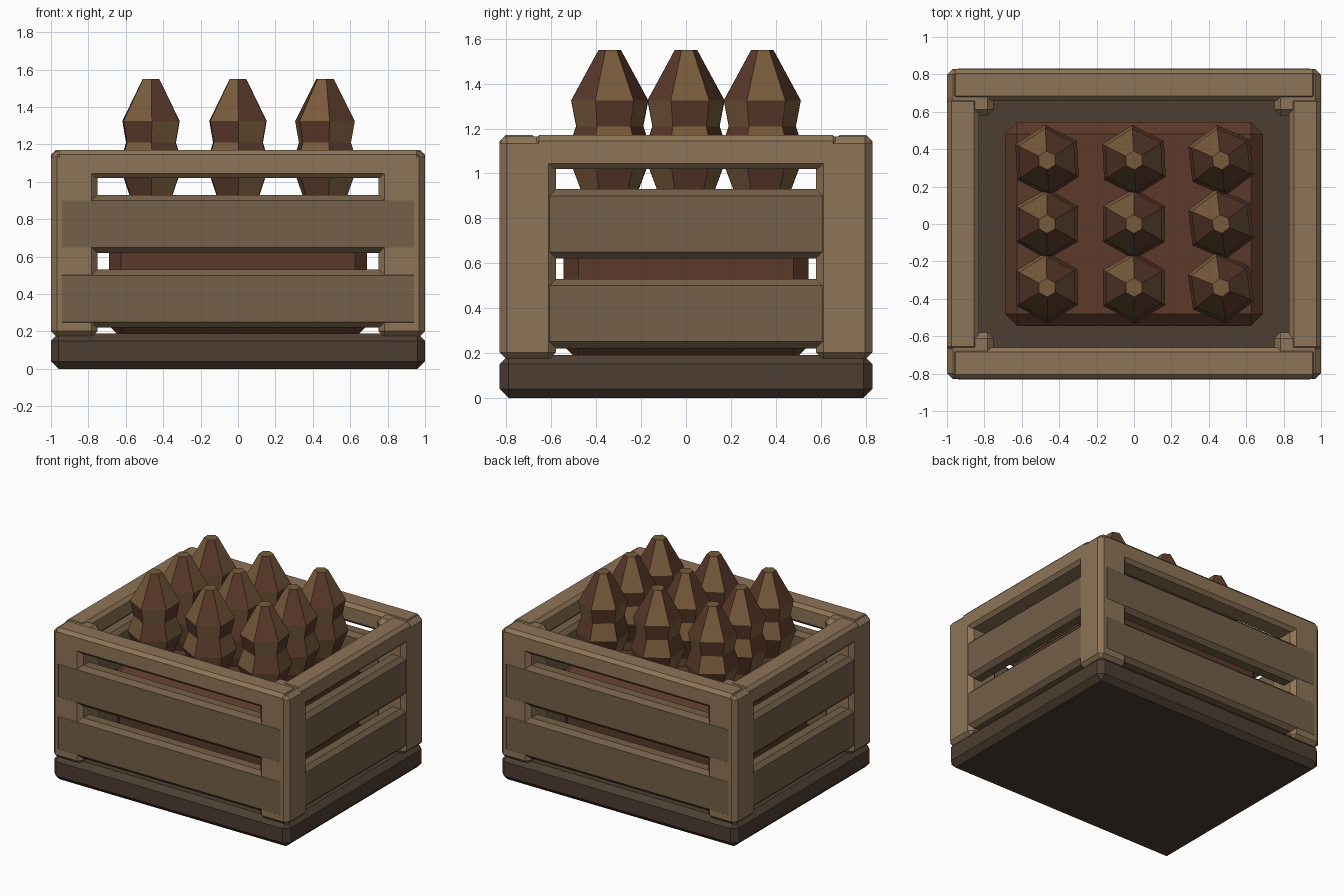
import bpy, bmesh, math, random

if "Cube" in bpy.data.objects:
    bpy.data.objects.remove(bpy.data.objects["Cube"])

random.seed(4)


def material(name, rgb):
    m = bpy.data.materials.new(name)
    m.diffuse_color = (*rgb, 1)
    m.use_nodes = True
    m.node_tree.nodes["Principled BSDF"].inputs["Base Color"].default_value = m.diffuse_color
    return m


FRAME = material("light_wood", (0.27, 0.175, 0.095))
SLAT = material("mid_wood", (0.175, 0.115, 0.065))
BASE = material("dark_wood", (0.075, 0.048, 0.032))
FILL = material("red_brown", (0.105, 0.042, 0.023))
TAN = material("tan_brown", (0.19, 0.105, 0.045))


def finish(bm, name, mats):
    bmesh.ops.recalc_face_normals(bm, faces=bm.faces)
    me = bpy.data.meshes.new(name)
    bm.to_mesh(me)
    bm.free()
    for m in mats:
        me.materials.append(m)
    ob = bpy.data.objects.new(name, me)
    bpy.context.collection.objects.link(ob)
    return ob


def box(name, lo, hi, bevel, mat):
    """Chamfered box between two corners."""
    bm = bmesh.new()
    bmesh.ops.create_cube(bm, size=1)
    for v in bm.verts:
        v.co = [(a + b) / 2 + c * (b - a) for a, b, c in zip(lo, hi, v.co)]
    bmesh.ops.bevel(bm, geom=bm.edges[:], offset=bevel, segments=1,
                    profile=0.5, affect='EDGES')
    return finish(bm, name, [mat])


# base plate and inner block
box("base", (-1, -0.83, 0), (1, 0.83, 0.19), 0.04, BASE)
box("inner_block", (-0.69, -0.545, 0.165), (0.69, 0.545, 0.86), 0.065, FILL)


def span(s, a, b):
    return sorted((s * a, s * b))


# corner posts
for sx in (-1, 1):
    for sy in (-1, 1):
        x, y = span(sx, 0.75, 1), span(sy, 0.58, 0.83)
        box("corner_post", (x[0], y[0], 0.17), (x[1], y[1], 1.165), 0.032, FRAME)

# top rails and slats on the four sides
for s, end in ((-1, "front"), (1, "back")):
    y = span(s, 0.66, 0.83)
    box(end + "_top_rail", (-0.98, y[0], 1.02), (0.98, y[1], 1.17), 0.025, FRAME)
    y = span(s, 0.70, 0.831)
    for z in (0.22, 0.62):
        box(end + "_slat", (-0.97, y[0], z), (0.97, y[1], z + 0.31), 0.03, SLAT)

for s, end in ((-1, "left"), (1, "right")):
    x = span(s, 0.83, 1.0)
    box(end + "_top_rail", (x[0], -0.68, 1.02), (x[1], 0.68, 1.17), 0.025, FRAME)
    x = span(s, 0.87, 0.996)
    for z in (0.22, 0.62):
        box(end + "_slat", (x[0], -0.78, z), (x[1], 0.78, z + 0.31), 0.03, SLAT)

# six-sided tapered contents: (radius, height) from bottom to tip
PROFILE = [(0.10, 0.82), (0.13, 0.93), (0.19, 1.09), (0.15, 1.21),
           (0.172, 1.325), (0.05, 1.55)]


def spire(name, cx, cy, turn):
    bm = bmesh.new()
    rings = []
    for r, z in PROFILE:
        rings.append([bm.verts.new((cx + r * math.cos(a), cy + r * math.sin(a), z))
                      for a in (turn + i * math.pi / 3 for i in range(6))])
    for k, (low, high) in enumerate(zip(rings, rings[1:])):
        for i in range(6):
            j = (i + 1) % 6
            f = bm.faces.new((low[i], low[j], high[j], high[i]))
            f.material_index = (i + k) % 2
    bm.faces.new(rings[0])
    bm.faces.new(rings[-1])
    finish(bm, name, [TAN, FILL])


for ix in (-1, 0, 1):
    for iy in (-1, 0, 1):
        spire("spire", 0.465 * ix, 0.34 * iy,
              math.radians(94 + random.uniform(-5, 5)))
